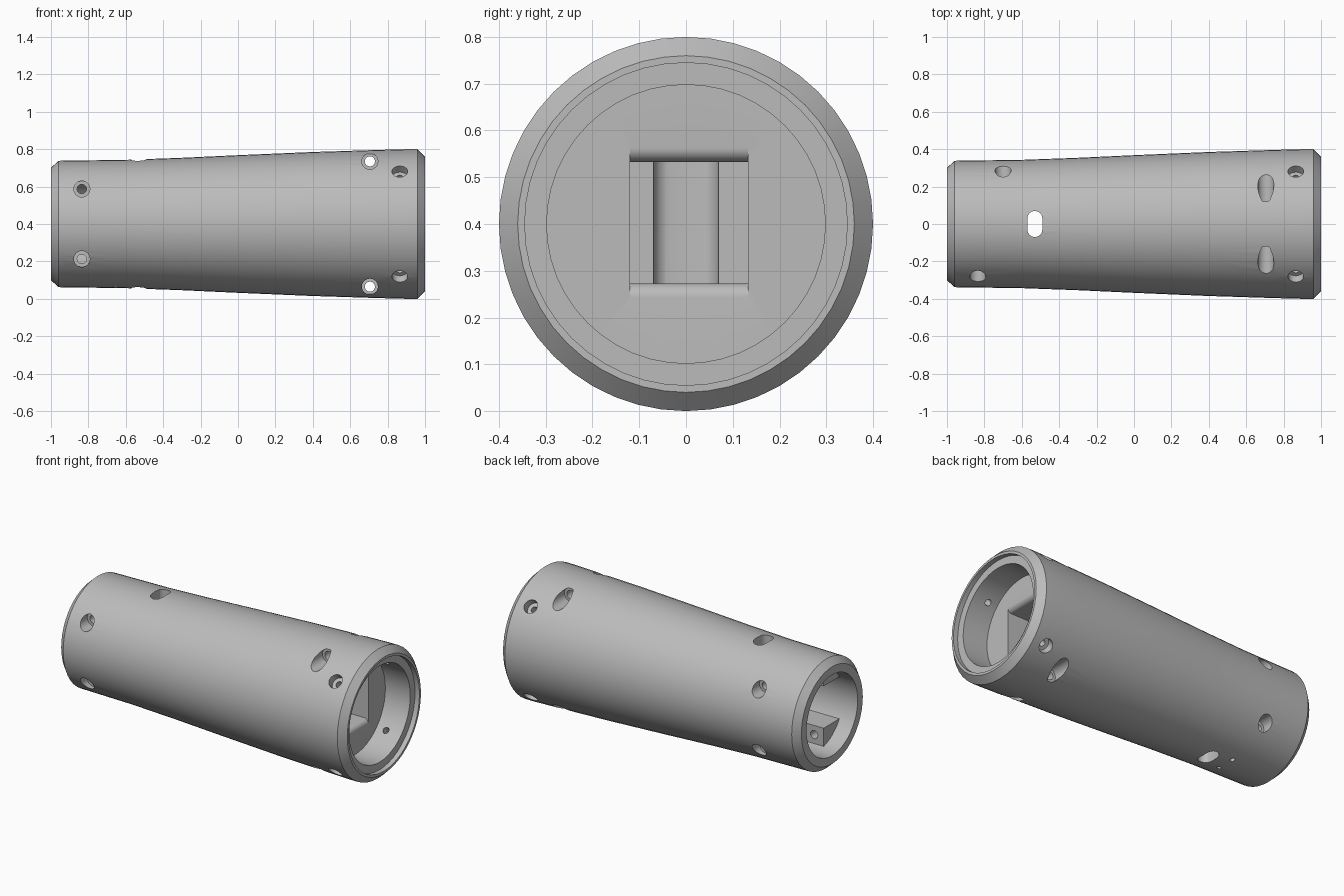
import bpy, bmesh, math
from mathutils import Vector, Matrix

if "Cube" in bpy.data.objects:
    bpy.data.objects.remove(bpy.data.objects["Cube"])

CZ = 0.4      # height of the grip axis
SIDES = 48

metal = bpy.data.materials.new("grey")
metal.diffuse_color = (0.5, 0.5, 0.5, 1)
metal.use_nodes = True
metal.node_tree.nodes["Principled BSDF"].inputs["Base Color"].default_value = metal.diffuse_color


def finish(name, bm):
    bmesh.ops.recalc_face_normals(bm, faces=bm.faces)
    me = bpy.data.meshes.new(name)
    bm.to_mesh(me)
    bm.free()
    me.materials.append(metal)
    ob = bpy.data.objects.new(name, me)
    bpy.context.collection.objects.link(ob)
    return ob


def revolve(name, profile):
    """Turn an (x, radius) profile about the grip axis."""
    bm = bmesh.new()
    verts = [bm.verts.new((x, 0, r)) for x, r in profile]
    edges = [bm.edges.new(p) for p in zip(verts, verts[1:])]
    bmesh.ops.spin(bm, geom=verts + edges, cent=(0, 0, 0), axis=(1, 0, 0),
                   angle=math.tau, steps=SIDES, use_merge=True)
    bmesh.ops.remove_doubles(bm, verts=bm.verts, dist=1e-4)
    bmesh.ops.translate(bm, verts=bm.verts, vec=(0, 0, CZ))
    return finish(name, bm)


def cylinder(name, start, end, radius):
    a, b = Vector(start), Vector(end)
    d = b - a
    rot = d.to_track_quat('Z', 'Y').to_matrix().to_4x4()
    bm = bmesh.new()
    bmesh.ops.create_cone(bm, cap_ends=True, segments=24, radius1=radius, radius2=radius,
                          depth=d.length, matrix=Matrix.Translation((a + b) / 2) @ rot)
    return finish(name, bm)


def prism(name, points, vec):
    bm = bmesh.new()
    face = bm.faces.new([bm.verts.new(p) for p in points])
    out = bmesh.ops.extrude_face_region(bm, geom=[face], use_keep_orig=True)
    bmesh.ops.translate(bm, vec=vec,
                        verts=[v for v in out["geom"] if isinstance(v, bmesh.types.BMVert)])
    return finish(name, bm)


def box(name, x0, x1, y0, y1, z0, z1):
    return prism(name, [(x0, y0, z0), (x1, y0, z0), (x1, y1, z0), (x0, y1, z0)], (0, 0, z1 - z0))


def combine(tool, operation):
    mod = body.modifiers.new(operation, 'BOOLEAN')
    mod.object, mod.operation, mod.solver = tool, operation, 'EXACT'
    bpy.context.view_layer.objects.active = body
    bpy.ops.object.modifier_apply(modifier=mod.name)
    bpy.data.objects.remove(tool, do_unlink=True)


# Tapered grip with a stepped socket at the wide end and a pocket at the narrow end
body = revolve("grip_body", [
    (-0.62, 0), (-0.62, 0.25), (-1, 0.25), (-1, 0.30), (-0.96, 0.338), (-0.6, 0.343),
    (-0.3, 0.354), (0, 0.368), (0.4, 0.385), (0.75, 0.396), (0.9, 0.4), (0.96, 0.4),
    (1, 0.36), (1, 0.345), (0.97, 0.345), (0.97, 0.298), (0.8, 0.298), (0.8, 0)])

# Screw bosses inside the narrow pocket, front and back
for s in (-1, 1):
    z0, z1 = sorted((CZ + s * 0.13, CZ + s * 0.245))
    combine(box("front_boss", -0.90, -0.60, -0.215, -0.06, z0, z1), 'UNION')
    combine(box("back_boss", -0.77, -0.60, 0.06, 0.215, z0, z1), 'UNION')

# Rectangular channel with rounded lips at the socket floor
R = 0.03
lip = [(0.8 - R + R * math.sin(t), 0.16 - R * math.cos(t))
       for t in (i * math.pi / 16 for i in range(9))]
half = [(-0.53, 0.16 - R)] + lip + [(0.85, 0.16)]
outline = [(x, -0.12, CZ + 0.003 - h) for x, h in half]
outline += [(x, -0.12, CZ + 0.003 + h) for x, h in reversed(half)]
combine(prism("channel", outline, (0, 0.253, 0)), 'DIFFERENCE')

# Slot right through from top to bottom
slot = []
for i in range(18):
    a = math.pi * (i if i < 9 else i - 1) / 8
    slot.append((-0.53 + 0.04 * math.cos(a), (0.03 if i < 9 else -0.03) + 0.04 * math.sin(a), -0.1))
combine(prism("slot", slot, (0, 0, 1)), 'DIFFERENCE')

for s in (-1, 1):
    # Counterbored screw holes through the bosses
    for x, side in ((-0.835, -1), (-0.70, 1)):
        z = CZ + s * 0.187
        combine(cylinder("boss_counterbore", (x, side * 0.5, z), (x, side * 0.22, z), 0.043), 'DIFFERENCE')
        combine(cylinder("boss_hole", (x, side * 0.4, z), (x, side * 0.03, z), 0.025), 'DIFFERENCE')

    # Cross bolt holes above and below the channel
    z = CZ + s * 0.335
    combine(cylinder("cross_hole", (0.705, -0.5, z), (0.705, 0.5, z), 0.027), 'DIFFERENCE')
    for side in (-1, 1):
        combine(cylinder("cross_counterbore", (0.705, side * 0.5, z), (0.705, side * 0.12, z), 0.043),
                'DIFFERENCE')
        # Radial set screws into the socket
        def radial(r):
            k = r / math.sqrt(2)
            return (0.865, side * k, CZ + s * k)
        combine(cylinder("radial_counterbore", radial(0.5), radial(0.35), 0.042), 'DIFFERENCE')
        combine(cylinder("radial_hole", radial(0.45), radial(0.25), 0.019), 'DIFFERENCE')

    # Small pin holes under the narrow pocket
    combine(cylinder("pin_hole", (-0.655, s * 0.057, -0.05), (-0.655, s * 0.057, 0.2), 0.014), 'DIFFERENCE')

# Smooth turned surfaces with crisp edges
bpy.ops.object.select_all(action='DESELECT')
body.select_set(True)
bpy.context.view_layer.objects.active = body
bpy.ops.object.shade_smooth_by_angle(angle=math.radians(30))
